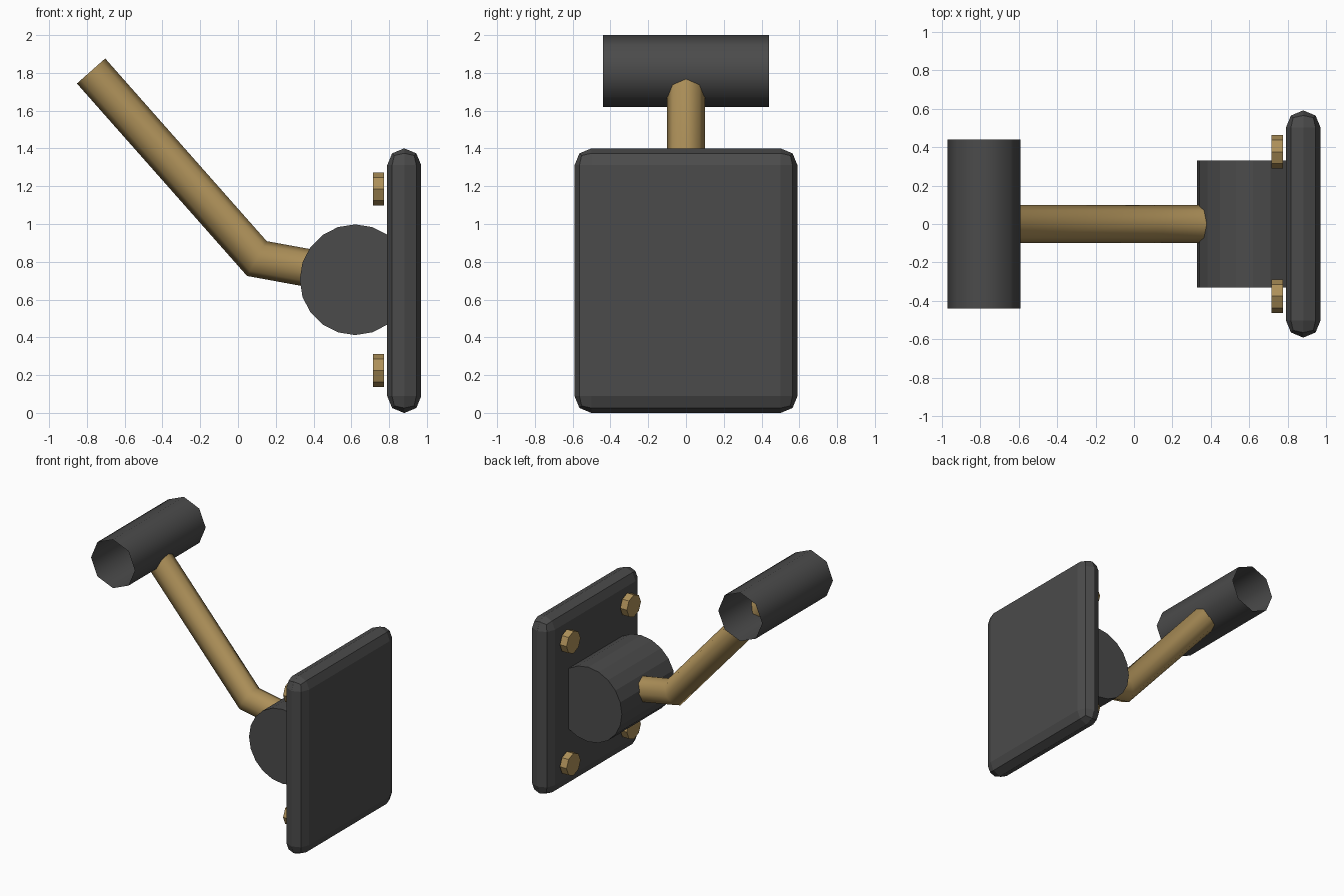
import bpy, bmesh, math
from mathutils import Vector, Matrix

cube = bpy.data.objects.get("Cube")
if cube:
    bpy.data.objects.remove(cube, do_unlink=True)


def material(name, rgb):
    m = bpy.data.materials.new(name)
    m.use_nodes = True
    m.diffuse_color = (*rgb, 1)
    m.node_tree.nodes["Principled BSDF"].inputs["Base Color"].default_value = (*rgb, 1)
    return m


GREY = material("dark grey", (0.07, 0.07, 0.07))
BRASS = material("brass", (0.42, 0.28, 0.1))


def finish(bm, name, mat, smooth=False):
    bmesh.ops.recalc_face_normals(bm, faces=bm.faces)
    me = bpy.data.meshes.new(name)
    bm.to_mesh(me)
    bm.free()
    me.materials.append(mat)
    ob = bpy.data.objects.new(name, me)
    bpy.context.collection.objects.link(ob)
    if smooth:
        bpy.ops.object.select_all(action='DESELECT')
        ob.select_set(True)
        bpy.context.view_layer.objects.active = ob
        bpy.ops.object.shade_smooth_by_angle(angle=math.radians(50))
    return ob


def cylinder(name, mat, centre, axis, radius, depth, sides, caps=True, smooth=False):
    """Cylinder along the X or Y axis with a vertex pointing straight up."""
    bm = bmesh.new()
    bmesh.ops.create_cone(bm, cap_ends=caps, segments=sides, radius1=radius,
                          radius2=radius, depth=depth)
    turn = Matrix.Rotation(math.pi / 2, 4, 'X' if axis == 'Y' else 'Y')
    bmesh.ops.transform(bm, matrix=Matrix.Translation(centre) @ turn, verts=bm.verts)
    return finish(bm, name, mat, smooth)


def pipe(name, mat, path, radius, sides):
    """Capped pipe along a path in the XZ plane, with mitred bends."""
    pts = [Vector((x, 0, z)) for x, z in path]
    dirs = [(b - a).normalized() for a, b in zip(pts, pts[1:])]
    bm = bmesh.new()
    rings = []
    for i, p in enumerate(pts):
        before, after = dirs[max(i - 1, 0)], dirs[min(i, len(dirs) - 1)]
        tangent = (before + after).normalized()
        across = Vector((-tangent.z, 0, tangent.x)) / tangent.dot(after)
        angles = [math.tau * k / sides for k in range(sides)]
        rings.append([bm.verts.new(p + radius * (across * math.cos(a)
                      + Vector((0, math.sin(a), 0)))) for a in angles])
    for low, high in zip(rings, rings[1:]):
        for k in range(sides):
            n = (k + 1) % sides
            bm.faces.new((low[k], low[n], high[n], high[k]))
    bm.faces.new(rings[0])
    bm.faces.new(rings[-1])
    return finish(bm, name, mat, True)


# Rounded mounting plate
bm = bmesh.new()
bmesh.ops.create_cube(bm, size=1)
bmesh.ops.transform(bm, verts=bm.verts, matrix=Matrix.Translation((0.88, 0, 0.7))
                    @ Matrix.Diagonal((0.18, 1.18, 1.4, 1)))
bmesh.ops.bevel(bm, geom=bm.edges[:], offset=0.0885, segments=2, profile=0.5,
                affect='EDGES')
finish(bm, "mounting_plate", GREY)

# Drum that holds the arm
cylinder("hinge_drum", GREY, (0.62, 0, 0.705), 'Y', 0.293, 0.66, 20)

# Bent arm and the open sleeve at its end
pipe("bent_arm", BRASS, [(0.55, 0.735), (0.1, 0.817), (-0.778, 1.81)], 0.1, 8)
cylinder("end_sleeve", GREY, (-0.78, 0, 1.81), 'Y', 0.191, 0.88, 8, caps=False, smooth=True)

# Four bolts behind the plate
for y, side in ((-0.375, "front"), (0.375, "back")):
    for z, level in ((0.225, "lower"), (1.185, "upper")):
        cylinder(f"bolt_{side}_{level}", BRASS, (0.745, y, z), 'X', 0.087, 0.058, 8)
